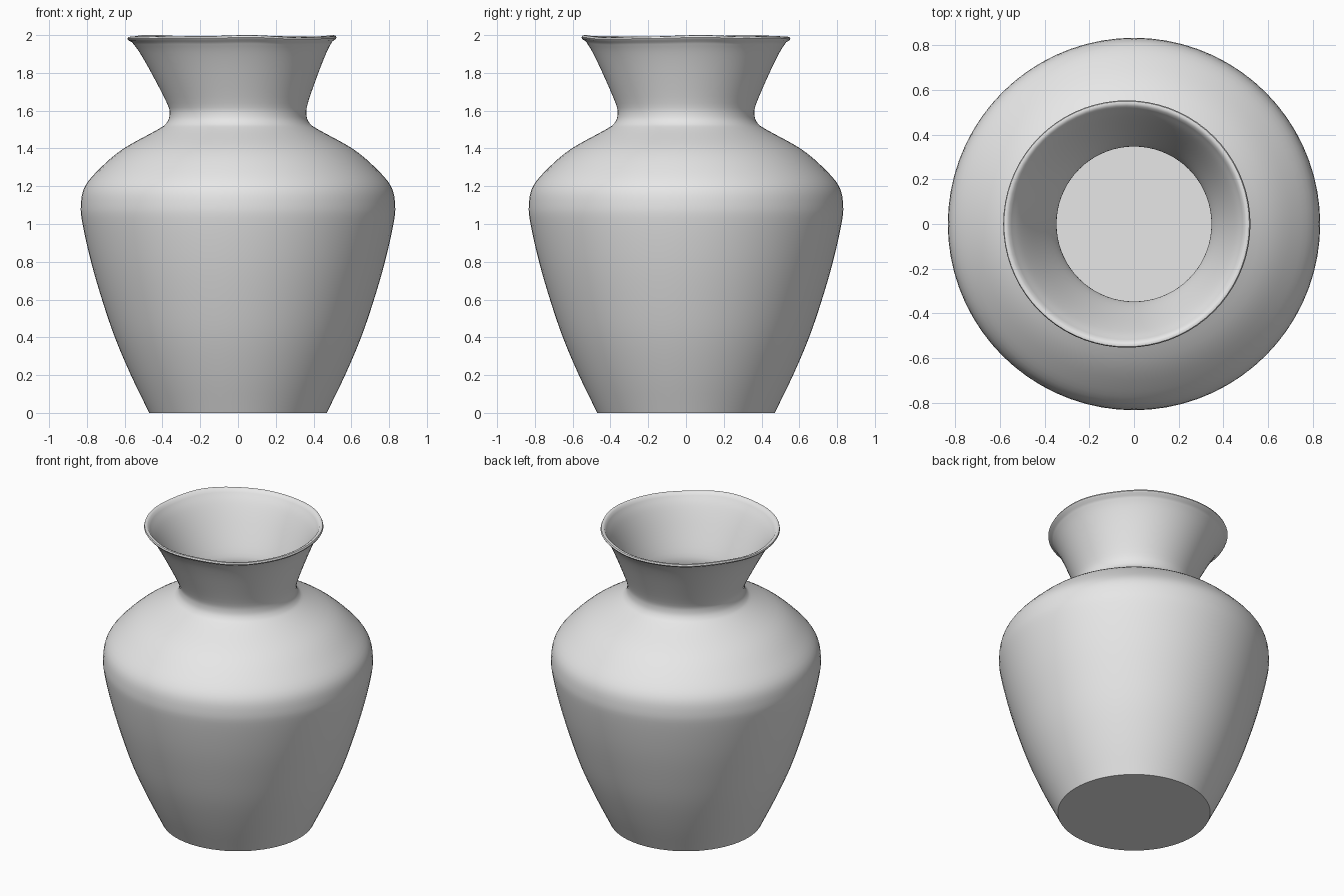
import bpy, bmesh
from math import sin, cos, pi
from mathutils import Vector

if "Cube" in bpy.data.objects:
    bpy.data.objects.remove(bpy.data.objects["Cube"], do_unlink=True)

SEGMENTS = 72
WALL = 0.015

# Outer silhouette as radius, height, from the foot up to the lip
OUTER = [(0.47, 0), (0.567, 0.2), (0.652, 0.4), (0.72, 0.6), (0.778, 0.8),
         (0.823, 1.0), (0.832, 1.1), (0.81, 1.2), (0.725, 1.3), (0.605, 1.4),
         (0.425, 1.5), (0.378, 1.535), (0.362, 1.58), (0.373, 1.64),
         (0.442, 1.8), (0.495, 1.91), (0.53, 1.968)]


def smooth_path(points, steps=4):
    """Catmull-Rom curve through the points."""
    pts = [Vector(p) for p in points]
    pts = [2 * pts[0] - pts[1]] + pts + [2 * pts[-1] - pts[-2]]
    path = []
    for a, b, c, d in zip(pts, pts[1:], pts[2:], pts[3:]):
        for i in range(steps):
            t = i / steps
            path.append(0.5 * (2 * b + (c - a) * t + (2 * a - 5 * b + 4 * c - d) * t ** 2
                               + (3 * b - a - 3 * c + d) * t ** 3))
    return path + [pts[-2]]


def inset_path(path, distance):
    """Shift the path towards the axis along its normals."""
    result = []
    for i, p in enumerate(path):
        along = (path[min(i + 1, len(path) - 1)] - path[max(i - 1, 0)]).normalized()
        result.append(p + Vector((-along.y, along.x)) * distance)
    return result


def place(r, z, angle):
    """Revolve a point, leaning the neck and rippling the rim."""
    t = max(0, (z - 1.6) / 0.4)
    ripple = 0.6 * sin(3 * angle + 0.6) + 0.4 * sin(5 * angle + 2) + 0.3 * sin(8 * angle)
    return (r * cos(angle) - 0.033 * t, r * sin(angle),
            z + 0.006 * (ripple - 0.9) * t ** 5)


# Full wall section: outside, rolled lip, inside
outer = smooth_path(OUTER)
inner = inset_path(outer, WALL)
inner[0] = Vector((inner[0].x, WALL))
lip = [Vector(p) for p in ((0.547, 1.978), (0.553, 1.988), (0.549, 1.998),
                           (0.54, 2.0), (0.528, 1.994))]
section = outer + lip + inner[::-1]

bm = bmesh.new()
rings = [[bm.verts.new(place(p.x, p.y, 2 * pi * i / SEGMENTS)) for i in range(SEGMENTS)]
         for p in section]
for low, high in zip(rings, rings[1:]):
    for i in range(SEGMENTS):
        j = (i + 1) % SEGMENTS
        bm.faces.new((low[i], low[j], high[j], high[i]))
# Underside and inside floor
bm.faces.new(rings[0][::-1])
bm.faces.new(rings[-1])
bmesh.ops.recalc_face_normals(bm, faces=bm.faces)

mesh = bpy.data.meshes.new("vase")
bm.to_mesh(mesh)
bm.free()
vase = bpy.data.objects.new("vase", mesh)
bpy.context.collection.objects.link(vase)

# Plain grey clay
clay = bpy.data.materials.new("grey_clay")
clay.use_nodes = True
clay.diffuse_color = (0.8, 0.8, 0.8, 1)
clay.node_tree.nodes["Principled BSDF"].inputs["Base Color"].default_value = (0.8, 0.8, 0.8, 1)
mesh.materials.append(clay)

bpy.ops.object.select_all(action='DESELECT')
vase.select_set(True)
bpy.context.view_layer.objects.active = vase
bpy.ops.object.shade_smooth_by_angle(angle=pi / 4)
